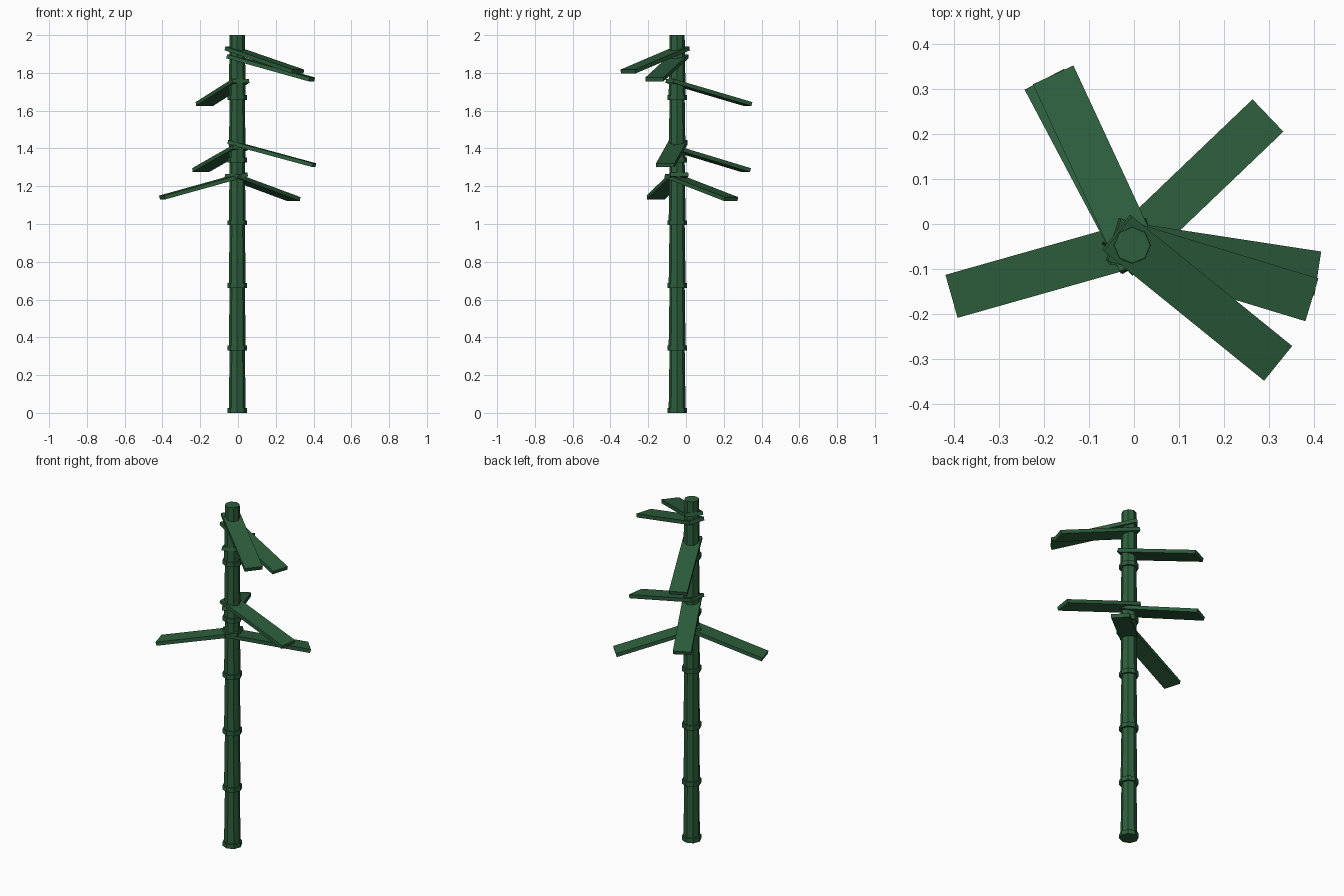
import bpy, bmesh, math
from mathutils import Matrix, Vector

if "Cube" in bpy.data.objects:
    bpy.data.objects.remove(bpy.data.objects["Cube"])

CX, CY = -0.004, -0.047          # stalk axis
BASE, SEG, COUNT = 0.013, 0.3312, 6

green = bpy.data.materials.new("bamboo green")
green.diffuse_color = (0.026, 0.112, 0.045, 1)
green.use_nodes = True
green.node_tree.nodes["Principled BSDF"].inputs["Base Color"].default_value = green.diffuse_color


def add_object(name, bm):
    mesh = bpy.data.meshes.new(name)
    bm.to_mesh(mesh)
    bm.free()
    mesh.materials.append(green)
    ob = bpy.data.objects.new(name, mesh)
    bpy.context.collection.objects.link(ob)
    return ob


def cylinder(name, r_low, r_high, z_low, z_high):
    bm = bmesh.new()
    bmesh.ops.create_cone(bm, cap_ends=True, segments=8, radius1=r_low,
                          radius2=r_high, depth=z_high - z_low)
    bmesh.ops.translate(bm, verts=bm.verts,
                        vec=(CX, CY, (z_low + z_high) / 2))
    return add_object(name, bm)


def leaf(name, angle, z):
    # flat plank that starts just behind the stalk and droops 15 degrees
    inner, outer = -0.045, 0.428
    bm = bmesh.new()
    bmesh.ops.create_cube(bm, size=1)
    bmesh.ops.scale(bm, verts=bm.verts, vec=(outer - inner, 0.099, 0.021))
    bmesh.ops.translate(bm, verts=bm.verts, vec=((inner + outer) / 2, 0, 0))
    place = (Matrix.Translation(Vector((CX, CY, z)))
             @ Matrix.Rotation(math.radians(angle), 4, 'Z')
             @ Matrix.Rotation(math.radians(15), 4, 'Y'))
    bmesh.ops.transform(bm, matrix=place, verts=bm.verts)
    return add_object(name, bm)


# stalk segments, each slightly tapered, with a node ring at the foot
for i in range(COUNT):
    z = BASE + i * SEG
    cylinder(f"stalk_segment_{i + 1}", 0.045, 0.040, z, z + SEG)
    cylinder(f"node_ring_{i + 1}", 0.052, 0.052, z - 0.013, z + 0.013)

# leaves: heading in degrees, height at the stalk axis
LEAVES = [(195.8, 1.251), (43.7, 1.243), (-8.7, 1.422), (117.9, 1.396),
          (114.9, 1.746), (-16.9, 1.876), (-39.0, 1.918)]
for i, (angle, z) in enumerate(LEAVES):
    leaf(f"leaf_{i + 1}", angle, z)
